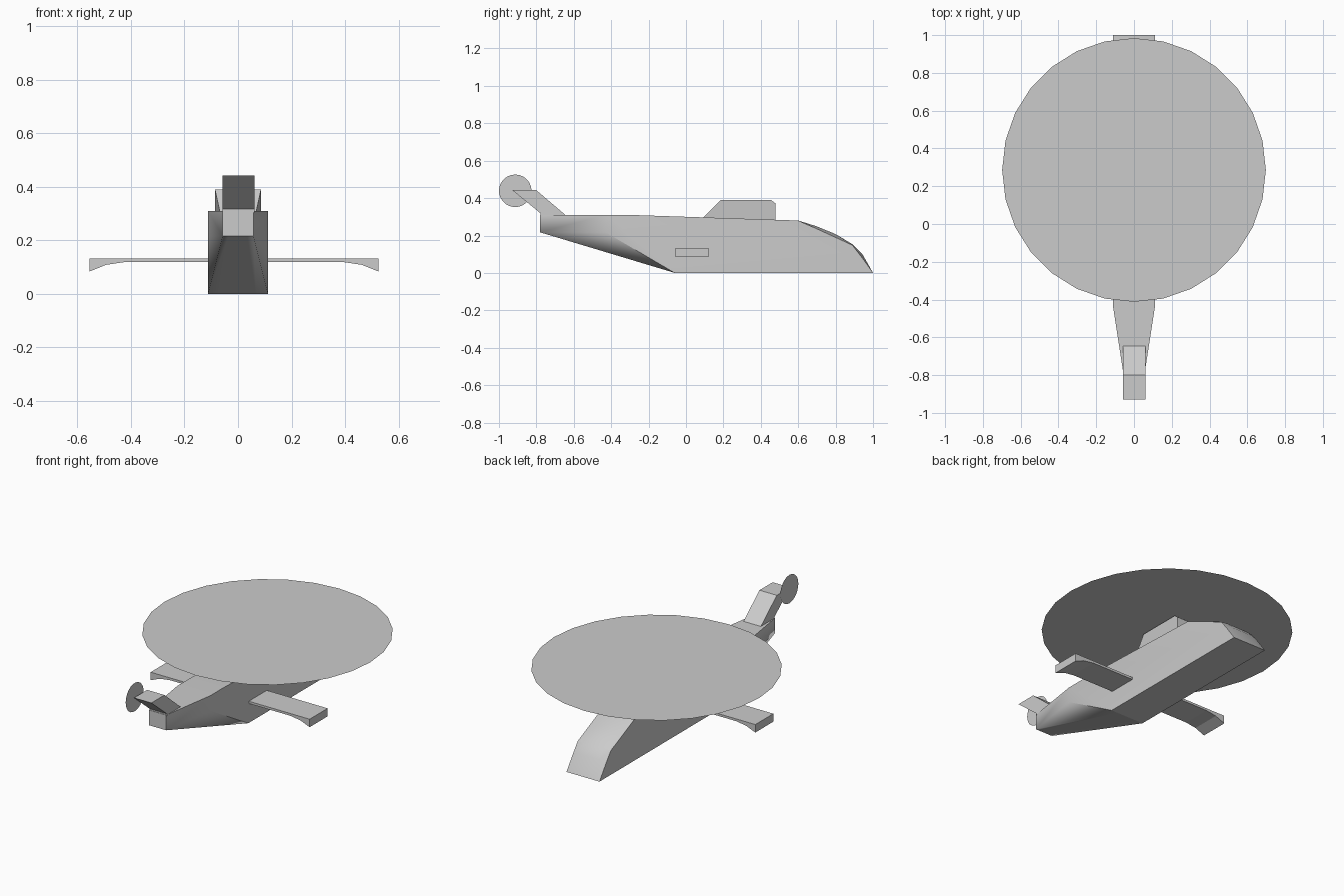
import bpy, bmesh, math

cube = bpy.data.objects.get("Cube")
if cube:
    bpy.data.objects.remove(cube, do_unlink=True)

GREY = (0.6, 0.6, 0.6, 1)
mat = bpy.data.materials.new("plain_grey")
mat.use_nodes = True
mat.diffuse_color = GREY
mat.node_tree.nodes["Principled BSDF"].inputs["Base Color"].default_value = GREY


def finish(name, bm, closed=True):
    if closed:
        bmesh.ops.recalc_face_normals(bm, faces=bm.faces)
    mesh = bpy.data.meshes.new(name)
    bm.to_mesh(mesh)
    bm.free()
    mesh.materials.append(mat)
    obj = bpy.data.objects.new(name, mesh)
    bpy.context.collection.objects.link(obj)
    return obj


def prism(name, points, place, a, b):
    """Closed prism; place(u, v, t) maps a profile point and depth to space."""
    bm = bmesh.new()
    ends = [[bm.verts.new(place(u, v, t)) for u, v in points] for t in (a, b)]
    n = len(points)
    for ring in ends:
        bm.faces.new(ring)
    for i in range(n):
        j = (i + 1) % n
        bm.faces.new((ends[0][i], ends[0][j], ends[1][j], ends[1][i]))
    return finish(name, bm)


def disc(name, radius, centre, turn_y=0, start=0):
    bm = bmesh.new()
    bmesh.ops.create_circle(bm, cap_ends=True, segments=28, radius=radius)
    obj = finish(name, bm, closed=False)
    obj.location = centre
    obj.rotation_euler = (0, turn_y, start)
    return obj


# Fuselage: side outline (y, z, half width, bulge across the nose)
outline = [(-0.78, 0.217, 0.058, 0), (-0.78, 0.31, 0.058, 0), (-0.43, 0.31, 0.112, 0),
           (-0.3, 0.31, 0.112, 0), (0.6, 0.28, 0.112, 0), (0.69, 0.24, 0.112, 0.01),
           (0.79, 0.194, 0.112, 0.014), (0.89, 0.148, 0.112, 0.004),
           (0.935, 0.09, 0.112, 0.012), (1.0, 0, 0.112, 0), (-0.06, 0, 0.112, 0)]
bm = bmesh.new()
columns = []
for f in (-1, -0.6, 0.6, 1):
    swell = 1 if abs(f) < 1 else 0
    columns.append([bm.verts.new((f * w, y + b * swell * 0.6, z + b * swell))
                    for y, z, w, b in outline])
n = len(outline)
for left, right in zip(columns, columns[1:]):
    for i in range(n):
        j = (i + 1) % n
        bm.faces.new((left[i], left[j], right[j], right[i]))
for col, side in ((columns[0], -1), (columns[-1], 1)):
    knee = bm.verts.new((side * 0.112, -0.43, 0.217))
    bm.faces.new((col[0], col[1], col[2], knee))
    bm.faces.new((col[0], knee, col[-1]))
    bm.faces.new([knee] + col[2:])
fuselage = finish("fuselage", bm)
bpy.ops.object.select_all(action='DESELECT')
fuselage.select_set(True)
bpy.context.view_layer.objects.active = fuselage
bpy.ops.object.shade_smooth_by_angle(angle=math.radians(15))

# Soft crease between the tail underside and its side panels
mesh = fuselage.data
for edge in mesh.edges:
    a, b = (mesh.vertices[v].co for v in edge.vertices)
    low, high = sorted((a, b), key=lambda p: p.z)
    if low.z < 0.01 and high.y < -0.7 and abs(low.x) > 0.1:
        edge.use_edge_sharp = False

# Engine housing, narrowing towards its sloping end
housing = prism("engine_housing",
                [(0.09, 0.295), (0.185, 0.39), (0.455, 0.39), (0.478, 0.372), (0.478, 0.28)],
                lambda y, z, t: (t * (0.065 if y < 0.1 else 0.086), y, z), -1, 1)

# Raked tail fin
prism("tail_fin", [(-0.645, 0.31), (-0.8, 0.442), (-0.928, 0.442), (-0.777, 0.318), (-0.777, 0.305)],
      lambda y, z, t: (t, y, z), -0.057, 0.061)

# Stub wings with drooping tips, one piece through the fuselage
half = [(0.54, 0.133), (0.54, 0.084), (0.478, 0.109), (0.41, 0.119)]
wing = half + [(-x, z) for x, z in reversed(half)]
prism("stub_wings", wing, lambda x, z, t: (x - 0.015, t, z), -0.055, 0.12)

# Rotor discs
disc("main_rotor", 0.698, (0, 0.286, 0.398))
disc("tail_rotor", 0.087, (-0.063, -0.913, 0.439), turn_y=math.pi / 2)
